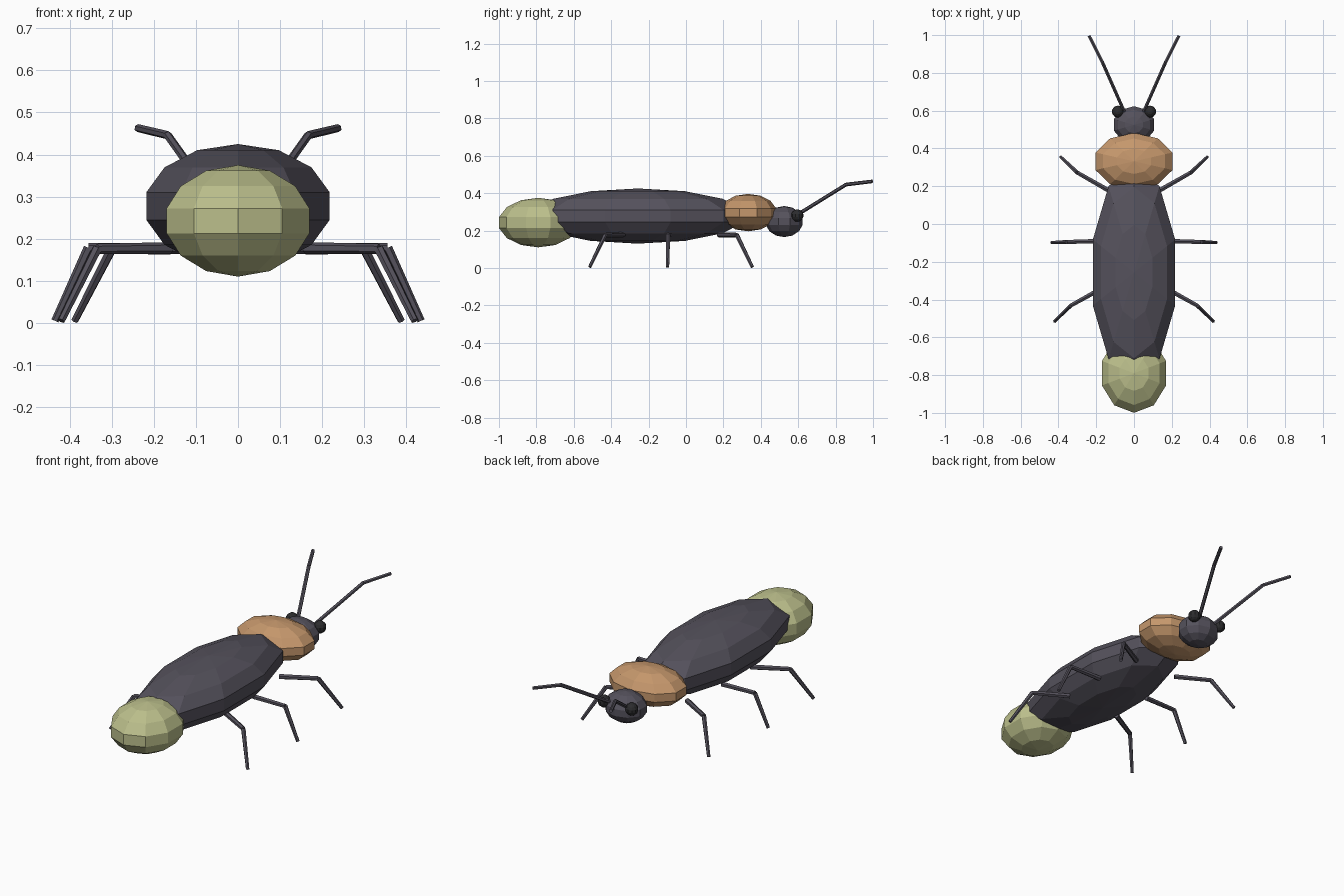
import bpy, bmesh
from mathutils import Vector, Matrix

if "Cube" in bpy.data.objects:
    bpy.data.objects.remove(bpy.data.objects["Cube"])


def mat(name, rgb):
    m = bpy.data.materials.new(name)
    m.diffuse_color = (*rgb, 1)
    m.use_nodes = True
    m.node_tree.nodes["Principled BSDF"].inputs["Base Color"].default_value = m.diffuse_color
    return m


SHELL = mat("shell", (0.09, 0.083, 0.107))
ORANGE = mat("orange", (0.56, 0.31, 0.15))
GLOW = mat("glow", (0.50, 0.52, 0.26))
BLACK = mat("black", (0.025, 0.025, 0.027))


def finish(bm, name, material):
    me = bpy.data.meshes.new(name)
    bm.to_mesh(me)
    bm.free()
    me.materials.append(material)
    ob = bpy.data.objects.new(name, me)
    bpy.context.collection.objects.link(ob)
    return ob


def ellipsoid(name, centre, radii, material, seg=10, rings=7):
    bm = bmesh.new()
    bmesh.ops.create_uvsphere(bm, u_segments=seg, v_segments=rings, radius=1,
                              matrix=Matrix.Translation(centre) @ Matrix.Diagonal((*radii, 1)))
    return finish(bm, name, material)


def limb(name, points, radii, material, sides=6):
    """Chain of tapered rods through the points."""
    bm = bmesh.new()
    for a, b, ra, rb in zip(points, points[1:], radii, radii[1:]):
        a, b = Vector(a), Vector(b)
        d = b - a
        m = Matrix.Translation((a + b) / 2) @ d.to_track_quat('Z', 'Y').to_matrix().to_4x4()
        bmesh.ops.create_cone(bm, cap_ends=True, segments=sides, radius1=ra,
                              radius2=rb, depth=d.length, matrix=m)
    return finish(bm, name, material)


# Body masses
ellipsoid("abdomen", (0, -0.257, 0.2775), (0.235, 0.58, 0.1475), SHELL)
ellipsoid("glowing_tail", (0, -0.79, 0.2425), (0.183, 0.215, 0.1325), GLOW)
ellipsoid("thorax_shield", (0, 0.332, 0.296), (0.22, 0.154, 0.10), ORANGE)
ellipsoid("head", (0, 0.525, 0.248), (0.115, 0.101, 0.083), SHELL)

# Leg paths: hip, knee, foot
LEGS = {
    "front": [(0.13, 0.175, 0.178), (0.30, 0.272, 0.176), (0.388, 0.355, 0.005)],
    "middle": [(0.16, -0.09, 0.176), (0.355, -0.095, 0.178), (0.435, -0.098, 0.005)],
    "rear": [(0.16, -0.335, 0.178), (0.335, -0.432, 0.176), (0.42, -0.515, 0.005)],
}
ANTENNA = [(0.045, 0.58, 0.275), (0.167, 0.856, 0.446), (0.238, 0.996, 0.463)]

# Mirrored eyes, antennae and legs
for side, s in (("left", -1), ("right", 1)):
    def flip(path):
        return [(s * x, y, z) for x, y, z in path]

    ellipsoid(f"eye_{side}", (s * 0.085, 0.595, 0.28), (0.033,) * 3, BLACK, 10, 7)
    limb(f"antenna_{side}", flip(ANTENNA), (0.01, 0.01, 0.0095), SHELL)
    for name, path in LEGS.items():
        limb(f"{name}_leg_{side}", flip(path), (0.014, 0.012, 0.009), SHELL)
